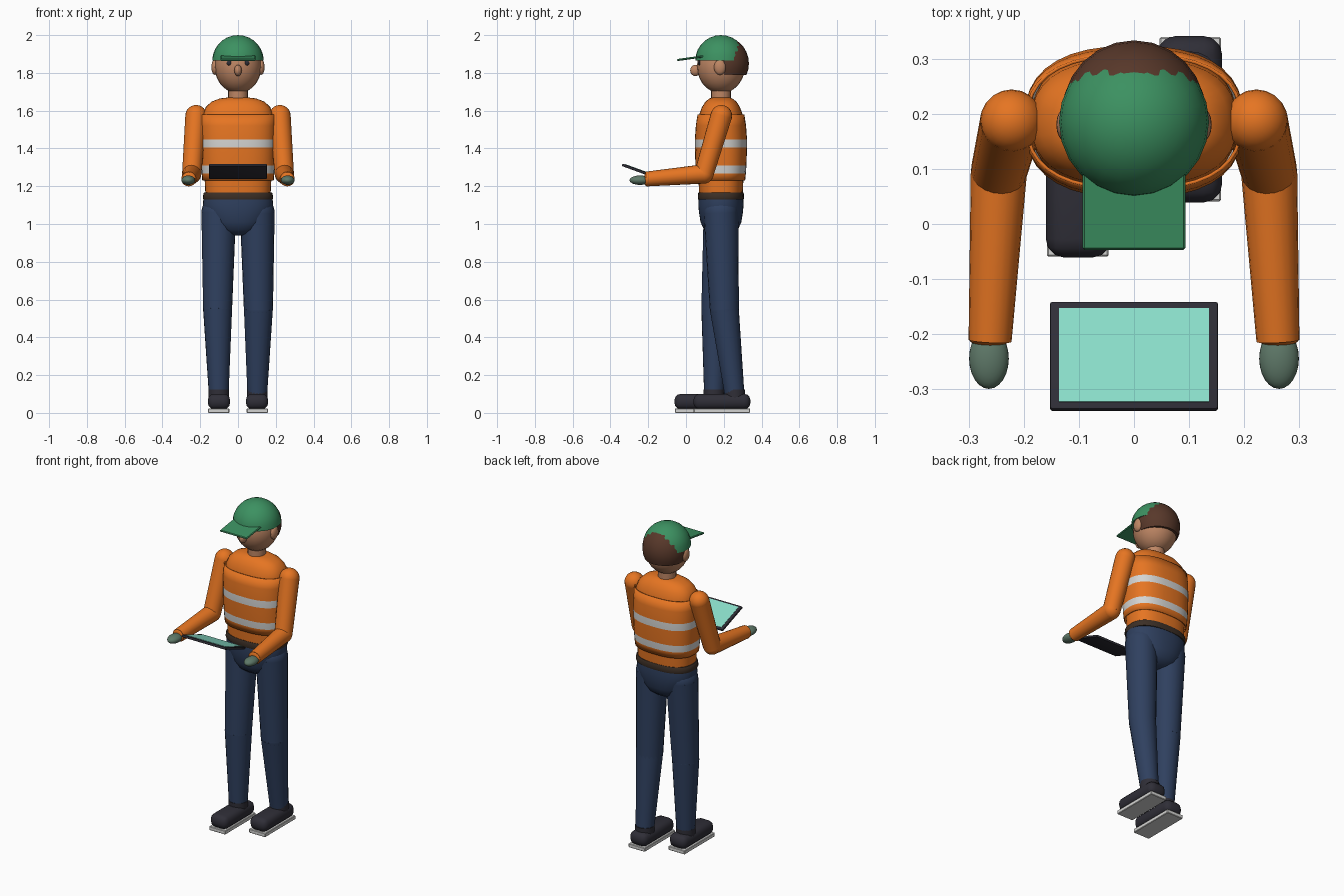
import bpy, bmesh, math
from mathutils import Vector, Matrix

old = bpy.data.objects.get("Cube")
if old:
    bpy.data.objects.remove(old, do_unlink=True)

BODY_Y = 0.185
made = []


def material(name, rgb):
    """Flat material from an sRGB colour, stored as linear values."""
    lin = [((c / 255 + 0.055) / 1.055) ** 2.4 for c in rgb]
    mat = bpy.data.materials.new(name)
    mat.use_nodes = True
    mat.diffuse_color = (*lin, 1)
    bsdf = mat.node_tree.nodes["Principled BSDF"]
    bsdf.inputs["Base Color"].default_value = (*lin, 1)
    bsdf.inputs["Roughness"].default_value = 0.8
    return mat


orange = material("orange cloth", (230, 117, 34))
green = material("cap green", (60, 145, 97))
navy = material("navy denim", (47, 64, 95))
dark = material("charcoal", (47, 46, 55))
light = material("pale grey", (212, 212, 210))
mint = material("mint screen", (138, 222, 202))
skin = material("skin", (190, 134, 100))
brown = material("hair brown", (88, 56, 42))
glove = material("glove grey green", (94, 120, 104))
leather = material("belt leather", (60, 47, 38))


def finish(name, bm, *mats):
    bmesh.ops.recalc_face_normals(bm, faces=bm.faces)
    mesh = bpy.data.meshes.new(name)
    bm.to_mesh(mesh)
    bm.free()
    for mat in mats:
        mesh.materials.append(mat)
    obj = bpy.data.objects.new(name, mesh)
    bpy.context.collection.objects.link(obj)
    made.append(obj)
    return obj


def ellipsoid(name, centre, radii, mat, cuts=(), segs=24):
    """Scaled sphere; each cut (point, normal) removes the side the normal faces."""
    bm = bmesh.new()
    place = Matrix.Translation(centre) @ Matrix.Diagonal((*radii, 1))
    bmesh.ops.create_uvsphere(bm, u_segments=segs, v_segments=segs // 2 + 2,
                              radius=1, matrix=place)
    for point, normal in cuts:
        geom = bm.verts[:] + bm.edges[:] + bm.faces[:]
        bmesh.ops.bisect_plane(bm, geom=geom, plane_co=point, plane_no=normal,
                               clear_outer=True)
        rim = [e for e in bm.edges if e.is_boundary]
        bmesh.ops.holes_fill(bm, edges=rim, sides=0)
    return finish(name, bm, mat)


def loft(name, rings, *mats, power=2.5, capped=True, rule=None, segs=36):
    """Stack of rounded oval rings (z, half width, half depth)."""
    bm = bmesh.new()
    rows = []
    for z, rx, ry in rings:
        row = []
        for i in range(segs):
            a = math.tau * i / segs
            c, s = math.cos(a), math.sin(a)
            x = math.copysign(abs(c) ** (2 / power), c) * rx
            y = math.copysign(abs(s) ** (2 / power), s) * ry
            row.append(bm.verts.new((x, BODY_Y + y, z)))
        rows.append(row)
    for low, high in zip(rows, rows[1:]):
        for i in range(segs):
            j = (i + 1) % segs
            face = bm.faces.new((low[i], low[j], high[j], high[i]))
            if rule:
                face.material_index = rule(face.calc_center_median().z)
    if capped:
        bm.faces.new(rows[0])
        bm.faces.new(rows[-1])
    return finish(name, bm, *mats)


def limb(name, points, radii, mat, segs=20):
    """Tapered segments with a ball at every joint."""
    bm = bmesh.new()
    points = [Vector(p) for p in points]
    for a, b, ra, rb in zip(points, points[1:], radii, radii[1:]):
        turn = (b - a).to_track_quat('Z', 'Y').to_matrix().to_4x4()
        bmesh.ops.create_cone(bm, cap_ends=True, segments=segs, radius1=ra,
                              radius2=rb, depth=(b - a).length,
                              matrix=Matrix.Translation((a + b) / 2) @ turn)
    for p, r in list(zip(points, radii))[:-1]:
        bmesh.ops.create_uvsphere(bm, u_segments=segs, v_segments=12, radius=r,
                                  matrix=Matrix.Translation(p))
    return finish(name, bm, mat)


def box(name, centre, size, mat, bevel=0.0, tilt=0.0, segs=3):
    bm = bmesh.new()
    place = (Matrix.Translation(centre) @ Matrix.Rotation(tilt, 4, 'X')
             @ Matrix.Diagonal((*size, 1)))
    bmesh.ops.create_cube(bm, size=1, matrix=place)
    if bevel:
        bmesh.ops.bevel(bm, geom=bm.edges[:], offset=bevel, segments=segs,
                        profile=0.5, affect='EDGES')
    return finish(name, bm, mat)


# Head, hair and cap
ellipsoid("head", (0, BODY_Y, 1.835), (0.124, 0.127, 0.143), skin)
ellipsoid("nose", (0, 0.05, 1.813), (0.02, 0.028, 0.03), skin, segs=16)
ellipsoid("hair", (0, BODY_Y + 0.017, 1.85), (0.13, 0.131, 0.14), brown,
          cuts=[((0, 0.2, 0), (0, -1, 0)), ((0, 0, 1.79), (0, 0, -1))])
ellipsoid("cap_dome", (0, BODY_Y, 1.865), (0.136, 0.136, 0.135), green,
          cuts=[((0, 0, 1.865), (0, 0, -1))])
box("cap_brim", (0, 0.025, 1.878), (0.187, 0.145, 0.011), green,
    bevel=0.004, tilt=math.radians(8), segs=1)
limb("neck", [(0, BODY_Y, 1.62), (0, BODY_Y, 1.75)], [0.052, 0.052], skin)

# Torso, vest with reflective bands, belt and hips
loft("shirt", [(1.15, 0.172, 0.115), (1.3, 0.18, 0.122), (1.5, 0.187, 0.122),
               (1.58, 0.186, 0.115), (1.62, 0.17, 0.1), (1.648, 0.14, 0.082),
               (1.665, 0.095, 0.06), (1.67, 0.05, 0.04)], orange)
loft("vest", [(1.23, 0.189, 0.128), (1.268, 0.192, 0.132), (1.31, 0.195, 0.135),
              (1.404, 0.198, 0.138), (1.448, 0.199, 0.138), (1.52, 0.199, 0.133),
              (1.58, 0.197, 0.124)], orange, light, capped=False,
     rule=lambda z: int(1.268 < z < 1.31 or 1.404 < z < 1.448))
vest_shell = made[-1].modifiers.new("thickness", 'SOLIDIFY')
vest_shell.thickness = 0.006
loft("belt", [(1.13, 0.183, 0.12), (1.137, 0.186, 0.122), (1.162, 0.183, 0.121),
              (1.168, 0.178, 0.118)], leather)
loft("hips", [(0.938, 0.03, 0.03), (0.947, 0.075, 0.06), (0.97, 0.118, 0.09),
              (1.01, 0.15, 0.108), (1.06, 0.174, 0.116), (1.1, 0.186, 0.12),
              (1.135, 0.183, 0.118)], navy, power=2.2)

# Limbs and paired parts; the right foot stands a step forward
for side, sx, knee_y, ankle_y, foot_y in (("left", 1, 0.203, 0.258, 0.19),
                                          ("right", -1, 0.158, 0.148, 0.09)):
    ellipsoid(f"{side}_ear", (sx * 0.122, 0.18, 1.83), (0.019, 0.032, 0.041),
              skin, segs=16)
    ellipsoid(f"{side}_eye", (sx * 0.046, 0.071, 1.853), (0.014, 0.008, 0.014),
              dark, segs=12)
    limb(f"{side}_leg", [(sx * 0.102, BODY_Y, 1.06), (sx * 0.108, knee_y, 0.55),
                         (sx * 0.102, ankle_y, 0.09)], [0.092, 0.077, 0.052], navy)
    limb(f"{side}_shoe_collar", [(sx * 0.102, ankle_y, 0.06),
                                 (sx * 0.102, ankle_y, 0.125)],
         [0.055, 0.055], dark)
    box(f"{side}_shoe", (sx * 0.101, foot_y, 0.06), (0.118, 0.302, 0.082), dark,
        bevel=0.034)
    box(f"{side}_sole", (sx * 0.102, foot_y, 0.012), (0.112, 0.298, 0.024), light,
        bevel=0.003, segs=1)
    limb(f"{side}_arm", [(sx * 0.222, 0.187, 1.573), (sx * 0.245, 0.095, 1.265),
                         (sx * 0.261, -0.212, 1.238)], [0.057, 0.051, 0.039],
         orange)
    ellipsoid(f"{side}_cuff_end", (sx * 0.261, -0.21, 1.238),
              (0.038, 0.011, 0.038), orange)
    ellipsoid(f"{side}_hand", (sx * 0.263, -0.244, 1.232), (0.036, 0.055, 0.025),
              glove)

# Tablet tilted towards the face
tilt = math.radians(-20)
centre = Vector((0, -0.24, 1.278))
up = Matrix.Rotation(tilt, 3, 'X') @ Vector((0, 0, 1))
box("tablet", centre, (0.305, 0.209, 0.014), dark, bevel=0.005, tilt=tilt, segs=2)
box("tablet_screen", centre + up * 0.007, (0.272, 0.181, 0.004), mint, tilt=tilt)

# Smooth shading with sharp edges kept
bpy.ops.object.select_all(action='DESELECT')
for obj in made:
    obj.select_set(True)
bpy.context.view_layer.objects.active = made[0]
bpy.ops.object.shade_smooth_by_angle(angle=math.radians(35))
